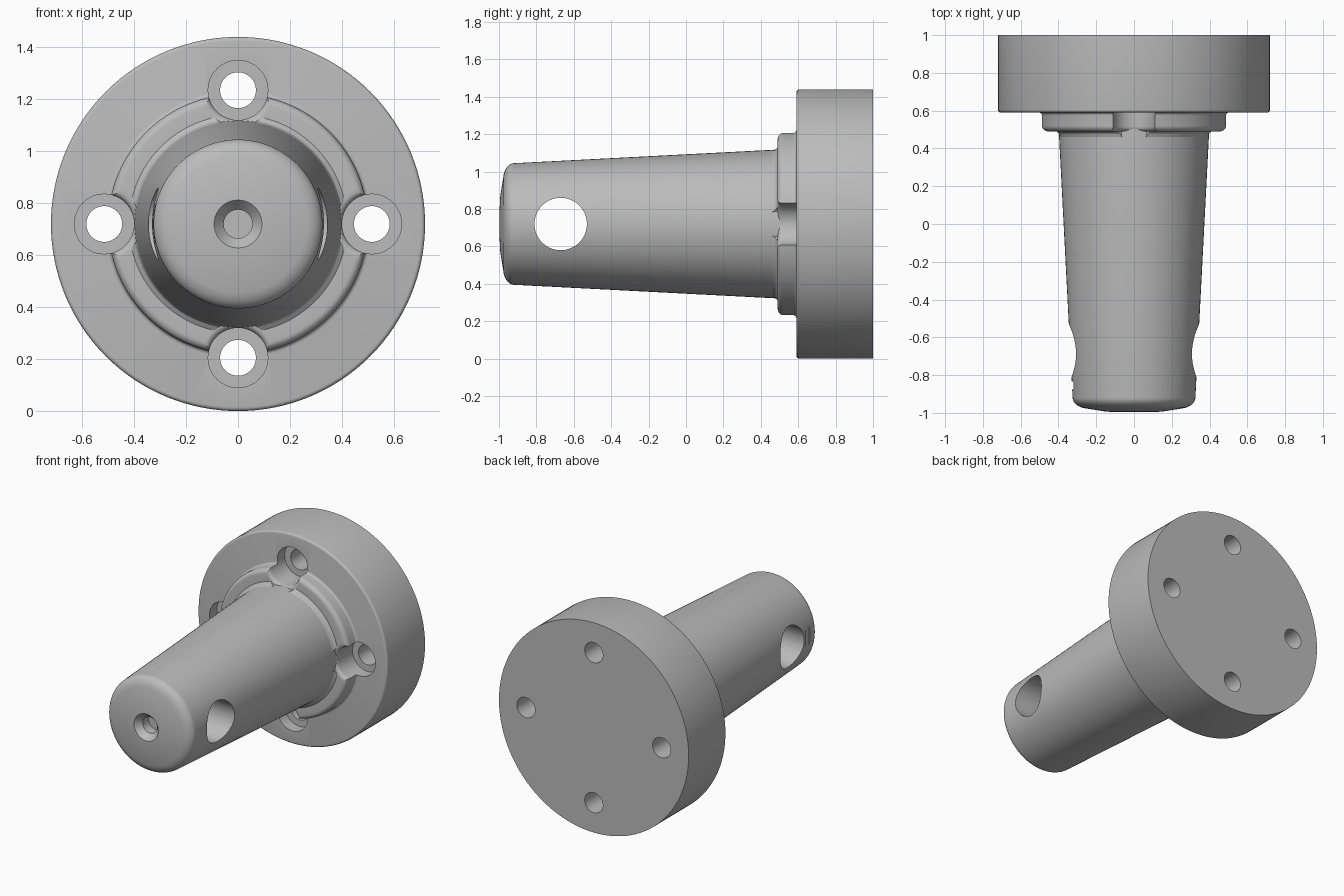
import bpy
import bmesh
from math import cos, sin, pi, radians
from mathutils import Matrix, Vector

default = bpy.data.objects.get("Cube")
if default:
    bpy.data.objects.remove(default, do_unlink=True)

AXIS_Z = 0.72      # height of the main axis
BOLT_R = 0.515     # bolt circle radius

steel = bpy.data.materials.new("grey_steel")
steel.use_nodes = True
steel.diffuse_color = (0.5, 0.5, 0.5, 1)
steel.node_tree.nodes["Principled BSDF"].inputs["Base Color"].default_value = (0.5, 0.5, 0.5, 1)


def arc(cx, cy, rx, ry, start, end, steps=6):
    """Quarter-round points for profiles, angles in degrees."""
    angles = [radians(start + (end - start) * i / steps) for i in range(steps + 1)]
    return [(cx + rx * cos(a), cy + ry * sin(a)) for a in angles]


def lathe(name, profile, segments=96, centre=(0, 0, AXIS_Z)):
    """Turn a closed (radius, y) profile around the y axis."""
    bm = bmesh.new()
    verts = [bm.verts.new((r, y, 0)) for r, y in profile]
    edges = [bm.edges.new(pair) for pair in zip(verts, verts[1:])]
    bmesh.ops.spin(bm, geom=verts + edges, axis=(0, 1, 0), cent=(0, 0, 0),
                   angle=2 * pi, steps=segments)
    bmesh.ops.remove_doubles(bm, verts=bm.verts, dist=0.0002)
    bmesh.ops.recalc_face_normals(bm, faces=bm.faces)
    bmesh.ops.translate(bm, verts=bm.verts, vec=Vector(centre))
    return add_object(name, bm)


def add_object(name, bm):
    mesh = bpy.data.meshes.new(name)
    bm.to_mesh(mesh)
    bm.free()
    mesh.materials.append(steel)
    obj = bpy.data.objects.new(name, mesh)
    bpy.context.collection.objects.link(obj)
    return obj


def cut(target, cutters):
    """Subtract the cutters, bake the result and remove them."""
    for cutter in cutters:
        cutter.hide_render = True
        mod = target.modifiers.new("cut", 'BOOLEAN')
        mod.operation = 'DIFFERENCE'
        mod.solver = 'EXACT'
        mod.object = cutter
    bpy.context.view_layer.update()
    graph = bpy.context.evaluated_depsgraph_get()
    baked = bpy.data.meshes.new_from_object(target.evaluated_get(graph))
    target.modifiers.clear()
    target.data = baked
    for cutter in cutters:
        bpy.data.objects.remove(cutter, do_unlink=True)


# Flange with its raised, rounded locating ring
flange = lathe("flange", [(0, 0.46), (0.396, 0.46), (0.403, 0.478), (0.42, 0.49)]
               + arc(0.47, 0.52, 0.03, 0.03, -90, 0)
               + arc(0.515, 0.575, 0.015, 0.015, 180, 90, 4)
               + arc(0.705, 0.605, 0.015, 0.015, -90, 0, 4)
               + [(0.72, 1.0), (0, 1.0)], 128)

# Four counterbored bolt holes, with softened edges where they cross the ring
bolt_profile = ([(0, 0.4), (0.14, 0.4), (0.14, 0.49)]
                + arc(0.14, 0.515, 0.025, 0.025, 270, 180)[1:]
                + [(0.115, 0.67), (0.069, 0.67), (0.069, 1.1), (0, 1.1)])
bolts = []
for i in range(4):
    a = i * pi / 2
    bolts.append(lathe("bolt_cutter", bolt_profile, 48,
                       (BOLT_R * cos(a), 0, AXIS_Z + BOLT_R * sin(a))))
cut(flange, bolts)

# Tapered spindle with rounded nose and a centre drilling
spindle = lathe("tapered_spindle", [(0, -0.89), (0.055, -0.89), (0.055, -0.955),
                                    (0.092, -0.996)]
                + [(0.15, -0.993), (0.2, -0.985)]
                + arc(0.235, -0.92, 0.09, 0.058, -70, 0, 8)
                + [(0.398, 0.49), (0.398, 0.75), (0, 0.75)])

# Cross hole through the nose
cross = lathe("cross_hole_cutter", [(0, -0.6), (0.14, -0.6), (0.14, 0.6), (0, 0.6)],
              64, (0, 0, 0))
cross.data.transform(Matrix.Translation((0, -0.67, AXIS_Z)) @ Matrix.Rotation(pi / 2, 4, 'Z'))

# Shallow slot on the right side of the nose
bm = bmesh.new()
bmesh.ops.create_cube(bm, size=1, matrix=Matrix.Translation((-0.37, -0.855, AXIS_Z))
                      @ Matrix.Diagonal((0.1, 0.045, 0.15, 1)))
slot = add_object("slot_cutter", bm)
cut(spindle, [cross, slot])

# Smooth shading with crisp machined edges
for obj in bpy.context.selected_objects:
    obj.select_set(False)
for obj in (flange, spindle):
    obj.select_set(True)
bpy.context.view_layer.objects.active = flange
bpy.ops.object.shade_smooth_by_angle(angle=radians(32))
